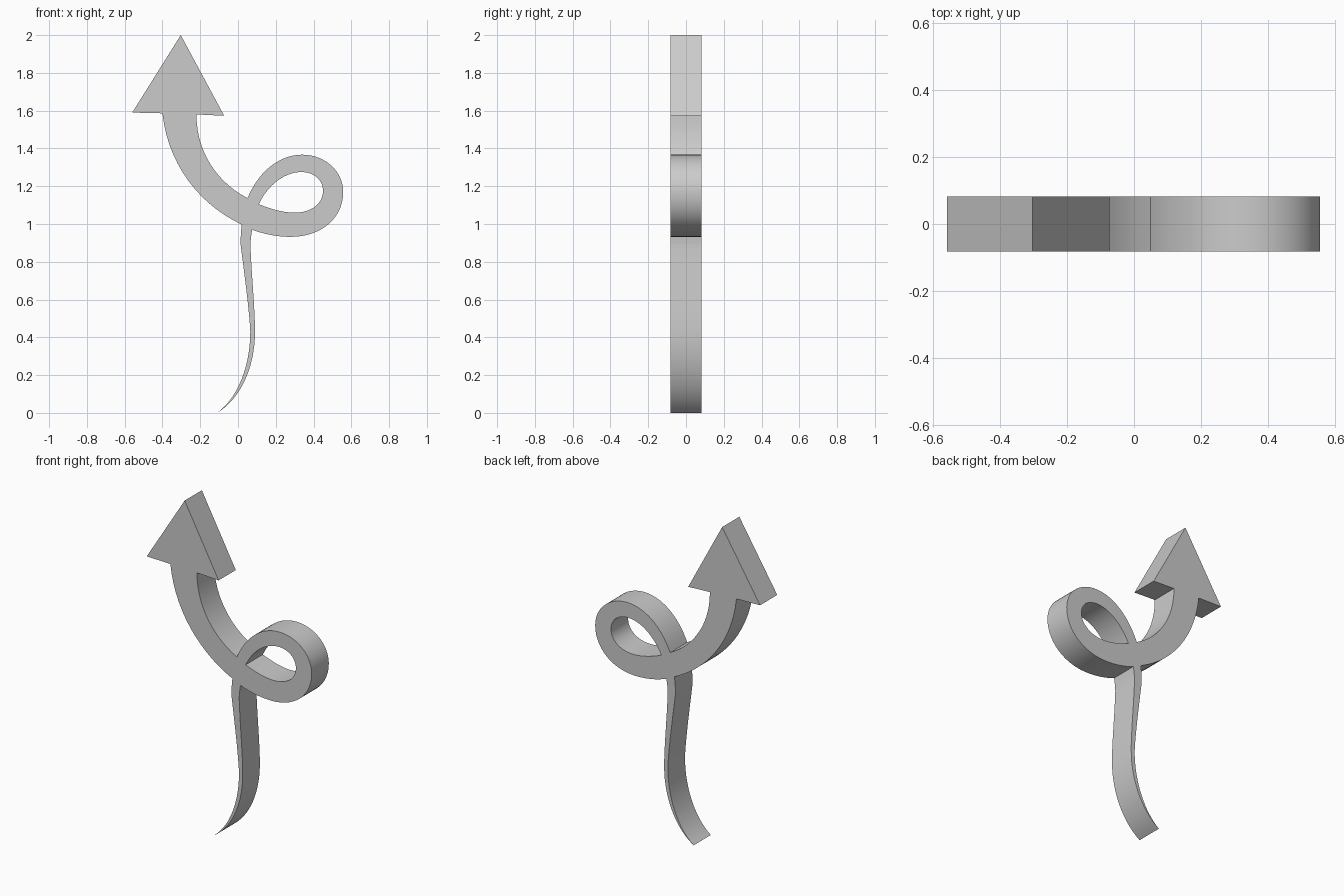
import bpy, bmesh, math

if "Cube" in bpy.data.objects:
    bpy.data.objects.remove(bpy.data.objects["Cube"])

HALF_DEPTH = 0.083


def line(p):
    return (None, None, p)


# Outline: start point, then (handle, handle, end) cubic segments in x, z
start = (-0.56, 1.59)
outline = [
    # arrow head
    line((-0.303, 2.0)), line((-0.073, 1.573)), line((-0.22, 1.58)),
    # inner side of the shaft
    ((-0.22, 1.38), (-0.11, 1.22), (0.05, 1.137)),
    # outside of the loop
    ((0.11, 1.28), (0.22, 1.367), (0.34, 1.367)),
    ((0.46, 1.367), (0.557, 1.28), (0.557, 1.17)),
    ((0.557, 1.03), (0.44, 0.932), (0.28, 0.932)),
    ((0.21, 0.932), (0.14, 0.945), (0.075, 0.97)),
    # tapering tail, right edge then left edge
    ((0.071, 0.95), (0.067, 0.92), (0.066, 0.89)),
    ((0.070, 0.75), (0.090, 0.55), (0.09, 0.43)),
    ((0.09, 0.25), (0.02, 0.08), (-0.11, 0.0)),
    ((0.0, 0.08), (0.065, 0.25), (0.065, 0.43)),
    ((0.060, 0.55), (0.025, 0.80), (0.014, 0.89)),
    ((0.013, 0.93), (0.016, 0.96), (0.02, 0.997)),
    # outer side of the shaft
    ((-0.20, 1.10), (-0.37, 1.31), (-0.40, 1.586)),
    line(start),
]

# Eye of the loop
eye_start = (0.11, 1.105)
eye = [
    ((0.17, 1.08), (0.24, 1.06), (0.30, 1.06)),
    ((0.39, 1.06), (0.45, 1.11), (0.45, 1.175)),
    ((0.45, 1.235), (0.40, 1.275), (0.335, 1.275)),
    ((0.25, 1.275), (0.16, 1.21), eye_start),
]


def add_spline(curve, first, segments):
    spline = curve.splines.new('BEZIER')
    spline.bezier_points.add(len(segments) - 1)
    spline.use_cyclic_u = True
    spline.resolution_u = 14
    pts = spline.bezier_points
    prev = first
    for i, (h1, h2, end) in enumerate(segments):
        a, b = pts[i], pts[(i + 1) % len(segments)]
        a.handle_left_type = a.handle_right_type = 'FREE'
        a.co = (*prev, 0)
        a.handle_right = (*(h1 or prev), 0)
        b.handle_left_type = b.handle_right_type = 'FREE'
        b.handle_left = (*(h2 or end), 0)
        prev = end


curve = bpy.data.curves.new("curly_arrow", 'CURVE')
curve.dimensions = '2D'
curve.fill_mode = 'BOTH'
curve.extrude = HALF_DEPTH
add_spline(curve, start, outline)
add_spline(curve, eye_start, eye)
arrow = bpy.data.objects.new("curly_arrow", curve)
bpy.context.collection.objects.link(arrow)
arrow.rotation_euler = (math.pi / 2, 0, 0)

# Turn into a clean welded solid standing upright
bpy.context.view_layer.objects.active = arrow
arrow.select_set(True)
bpy.ops.object.convert(target='MESH')
arrow = bpy.context.object
bpy.ops.object.transform_apply(location=False, rotation=True, scale=False)
bm = bmesh.new()
bm.from_mesh(arrow.data)
bmesh.ops.remove_doubles(bm, verts=bm.verts, dist=0.0002)
bmesh.ops.recalc_face_normals(bm, faces=bm.faces)
bm.to_mesh(arrow.data)
bm.free()
bpy.ops.object.shade_smooth_by_angle(angle=math.radians(30))
